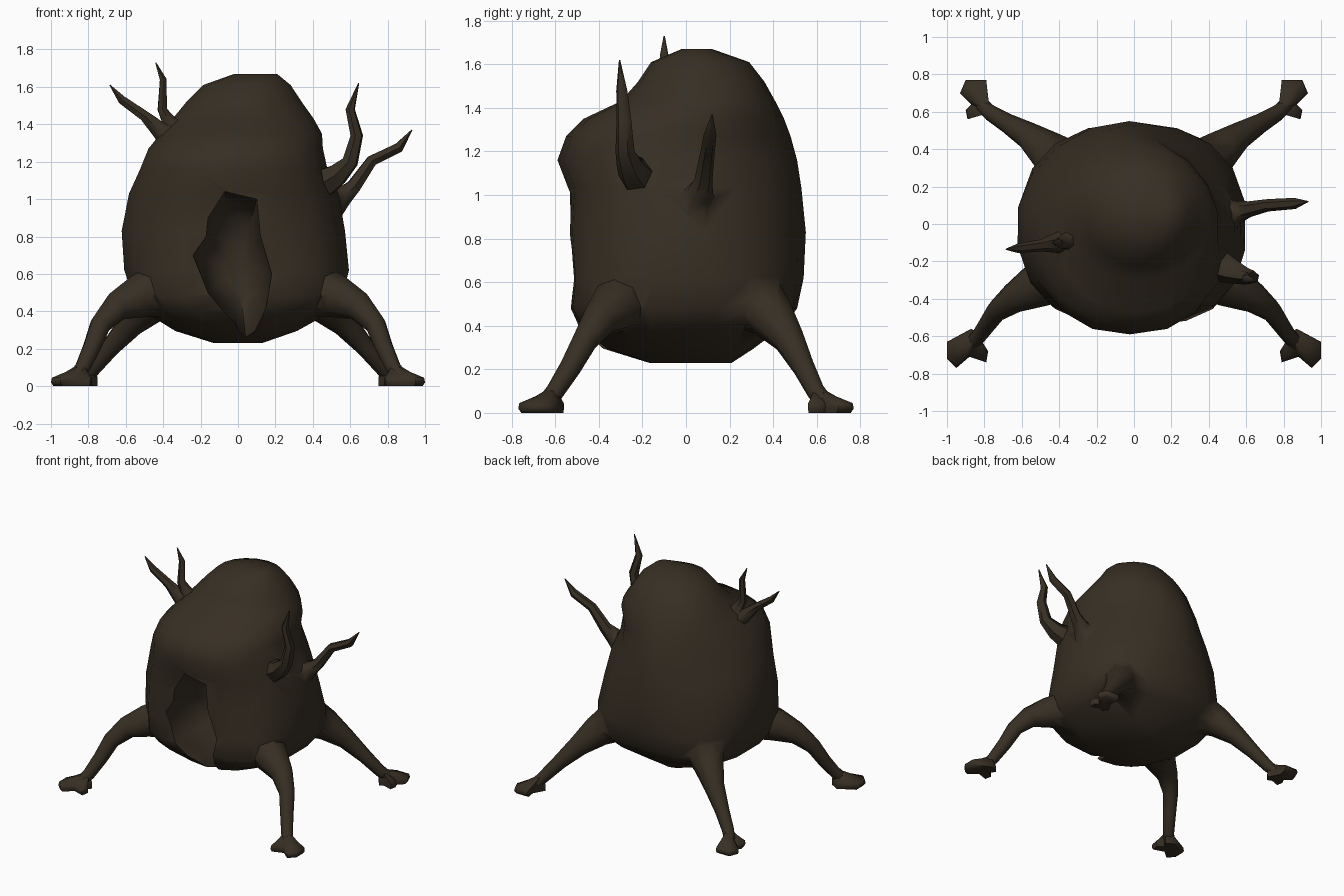
import bpy, bmesh, math
from mathutils import Vector

bark = bpy.data.materials.new("dark_bark")
bark.diffuse_color = (0.038, 0.028, 0.017, 1)


def select(ob):
    bpy.ops.object.select_all(action='DESELECT')
    bpy.context.view_layer.objects.active = ob
    ob.select_set(True)


def smooth(ob, angle):
    select(ob)
    bpy.ops.object.shade_smooth_by_angle(angle=math.radians(angle))


def loft(name, rings):
    """Skin a list of equal-length point rings and cap both ends."""
    bm = bmesh.new()
    vs = [[bm.verts.new(p) for p in r] for r in rings]
    n = len(rings[0])
    for a, b in zip(vs, vs[1:]):
        for i in range(n):
            j = (i + 1) % n
            bm.faces.new((a[i], a[j], b[j], b[i]))
    bm.faces.new(vs[0][::-1])
    bm.faces.new(vs[-1])
    bmesh.ops.recalc_face_normals(bm, faces=bm.faces)
    me = bpy.data.meshes.new(name)
    bm.to_mesh(me)
    bm.free()
    me.materials.append(bark)
    ob = bpy.data.objects.new(name, me)
    bpy.context.collection.objects.link(ob)
    return ob


def tube(name, path, sides=8):
    """Tapered limb through (x, y, z, radius) points."""
    pts = [Vector(p[:3]) for p in path]
    rings, side = [], None
    for i, p in enumerate(pts):
        t = (pts[min(i + 1, len(pts) - 1)] - pts[max(i - 1, 0)]).normalized()
        ref = side if side else Vector((0, 1, 0))
        side = (ref - t * ref.dot(t)).normalized()
        up = t.cross(side)
        r = path[i][3]
        rings.append([p + r * (math.cos(a) * side + math.sin(a) * up)
                      for a in (2 * math.pi * k / sides for k in range(sides))])
    return loft(name, rings)


def boolean(ob, other, operation):
    """Apply a boolean and remove the helper."""
    mod = ob.modifiers.new("join", 'BOOLEAN')
    mod.operation, mod.solver, mod.object = operation, 'EXACT', other
    select(ob)
    bpy.ops.object.modifier_apply(modifier=mod.name)
    bpy.data.objects.remove(other)


def body_ring(z, x0, x1, y0, y1, front, back, n=18):
    pts = []
    for k in range(n):
        a = 2 * math.pi * (k + 0.5) / n
        c, s = math.cos(a), math.sin(a)
        e = 2 / (back if s > 0 else front)
        pts.append(((x0 + x1) / 2 + (x1 - x0) / 2 * math.copysign(abs(c) ** e, c),
                    (y0 + y1) / 2 + (y1 - y0) / 2 * math.copysign(abs(s) ** e, s), z))
    return pts


# Stump body: z, x range, y range, squareness of front and back
profile = [
    (0.23, -0.13, 0.13, -0.17, 0.21, 2, 2), (0.295, -0.34, 0.32, -0.38, 0.31, 2.2, 2.2),
    (0.40, -0.51, 0.51, -0.50, 0.45, 2.8, 2.8), (0.48, -0.565, 0.565, -0.54, 0.51, 3.0, 3.1),
    (0.62, -0.615, 0.60, -0.53, 0.54, 2.7, 2.3), (0.83, -0.63, 0.58, -0.55, 0.55, 2.3, 1.9),
    (1.03, -0.59, 0.545, -0.54, 0.53, 2.3, 1.7), (1.16, -0.53, 0.485, -0.59, 0.51, 2.3, 1.7),
    (1.27, -0.485, 0.46, -0.55, 0.48, 2.35, 1.75), (1.35, -0.42, 0.455, -0.47, 0.45, 2.2, 1.9),
    (1.43, -0.355, 0.41, -0.30, 0.41, 2.1, 2.05), (1.52, -0.28, 0.345, -0.22, 0.36, 2, 2.1),
    (1.61, -0.19, 0.285, -0.16, 0.29, 2, 2), (1.67, -0.02, 0.21, -0.02, 0.12, 2, 2)]
body = loft("stump_body", [body_ring(*p) for p in profile])

# Root legs, mirrored left and right, grown into the body
legs = {
    "front": [(0.30, -0.20, 0.53, 0.12), (0.42, -0.28, 0.515, 0.145), (0.53, -0.335, 0.48, 0.117),
              (0.65, -0.40, 0.425, 0.08), (0.735, -0.465, 0.33, 0.058), (0.78, -0.53, 0.21, 0.05),
              (0.83, -0.60, 0.10, 0.043), (0.87, -0.64, 0.05, 0.04)],
    "back": [(0.28, 0.24, 0.55, 0.12), (0.38, 0.32, 0.51, 0.145), (0.47, 0.395, 0.44, 0.11),
             (0.57, 0.475, 0.335, 0.073), (0.68, 0.54, 0.21, 0.052),
             (0.77, 0.595, 0.10, 0.043), (0.81, 0.635, 0.05, 0.04)]}
# Feet outlines with toes
feet = {
    "front": [(0.80, -0.60), (0.87, -0.56), (1.0, -0.63), (1.0, -0.72), (0.95, -0.77),
              (0.88, -0.71), (0.79, -0.74), (0.78, -0.68), (0.83, -0.65)],
    "back": [(0.75, 0.61), (0.80, 0.70), (0.79, 0.77), (0.90, 0.77), (0.93, 0.70),
             (0.87, 0.64), (0.90, 0.61), (0.89, 0.56), (0.82, 0.585), (0.78, 0.57)]}
for end in legs:
    ax, ay = legs[end][-2][:2]
    for sx, word in ((1, "right"), (-1, "left")):
        leg = tube("leg", [(sx * x, y, z, r) for x, y, z, r in legs[end]])
        boolean(body, leg, 'UNION')
        foot = loft(f"{end}_{word}_foot", [
            [(sx * (ax + (x - ax) * s), ay + (y - ay) * s, z) for x, y in feet[end]]
            for z, s in ((0.0, 0.92), (0.02, 1.0), (0.045, 0.97), (0.075, 0.55), (0.105, 0.25))])
        smooth(foot, 60)

# Twig branches with flared roots, grown into the body
branches = [
    # left outer and inner
    [(-0.22, -0.07, 1.20, 0.10), (-0.33, -0.085, 1.30, 0.10), (-0.41, -0.10, 1.36, 0.055),
     (-0.50, -0.115, 1.445, 0.032), (-0.62, -0.13, 1.53, 0.026), (-0.685, -0.135, 1.61, 0.003)],
    [(-0.22, -0.06, 1.24, 0.08), (-0.30, -0.075, 1.33, 0.08), (-0.365, -0.09, 1.41, 0.045),
     (-0.405, -0.10, 1.48, 0.028), (-0.40, -0.10, 1.64, 0.02), (-0.44, -0.10, 1.73, 0.003)],
    # right front and side
    [(0.25, -0.12, 0.98, 0.10), (0.41, -0.205, 1.06, 0.10), (0.53, -0.255, 1.13, 0.065),
     (0.60, -0.28, 1.20, 0.045), (0.635, -0.285, 1.34, 0.035), (0.60, -0.295, 1.48, 0.026),
     (0.645, -0.305, 1.62, 0.003)],
    [(0.35, 0.01, 0.90, 0.11), (0.48, 0.04, 0.96, 0.11), (0.56, 0.065, 1.015, 0.06),
     (0.62, 0.08, 1.07, 0.042), (0.715, 0.10, 1.205, 0.033), (0.86, 0.11, 1.275, 0.03),
     (0.93, 0.12, 1.37, 0.003)]]
for path in branches:
    boolean(body, tube("branch", path, 6), 'UNION')

# Hollow in the front, cut with a tapering jagged plug
hole = [(-0.07, 1.04), (0.10, 1.00), (0.12, 0.80), (0.18, 0.60), (0.15, 0.42), (0.06, 0.10),
        (-0.02, 0.33), (-0.16, 0.50), (-0.24, 0.70), (-0.17, 0.80), (-0.16, 0.90)]
plug = loft("hollow_cutter", [
    [(x * s, y, 0.62 + (z - 0.62) * s) for x, z in hole]
    for y, s in ((-0.8, 1.0), (-0.5, 1.0), (-0.36, 0.88), (-0.25, 0.65), (-0.21, 0.3))])
boolean(body, plug, 'DIFFERENCE')
smooth(body, 58)
